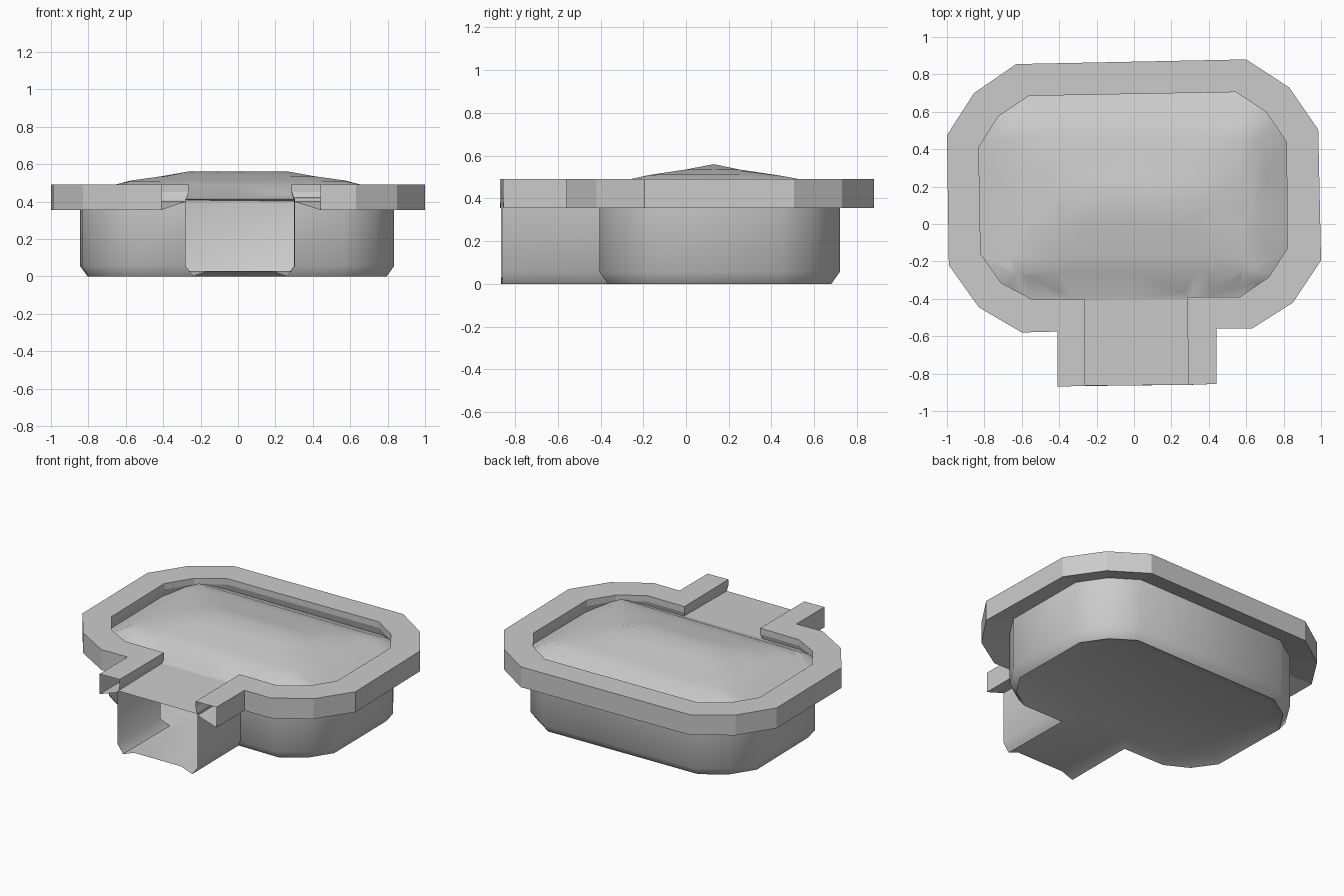
import bpy, bmesh, math
from mathutils import Vector

cube = bpy.data.objects.get("Cube")
if cube:
    bpy.data.objects.remove(cube, do_unlink=True)

# One plain grey material
GREY = (0.6, 0.6, 0.6, 1.0)
mat = bpy.data.materials.new("plain grey")
mat.use_nodes = True
mat.diffuse_color = GREY
for node in mat.node_tree.nodes:
    if node.type == 'BSDF_PRINCIPLED':
        node.inputs["Base Color"].default_value = GREY
        node.inputs["Roughness"].default_value = 0.8

# Rim outlines, running clockwise from one side of the channel mouth to the other
OUTER = [(-.41, -.87), (-.41, -.575), (-.6, -.58), (-.83, -.445), (-.99, -.22), (-1, .475),
         (-.855, .7), (-.63, .855), (.6, .88), (.83, .73), (.985, .505), (1, -.195),
         (.85, -.42), (.63, -.56), (.44, -.56), (.44, -.855)]
INNER = [(-.265, -.865), (-.265, -.4), (-.55, -.4), (-.71, -.315), (-.82, -.16), (-.83, .41),
         (-.725, .575), (-.56, .685), (.545, .705), (.705, .6), (.815, .44), (.82, -.13),
         (.72, -.285), (.565, -.39), (.285, -.39), (.29, -.86)]


def offset(path, dist):
    """Move an open path sideways (outwards if positive) with mitred corners."""
    pts = [Vector(p) for p in path]
    sides = []
    for a, b in zip(pts, pts[1:]):
        d = (b - a).normalized()
        sides.append(Vector((-d.y, d.x)))
    sides = [sides[0]] + sides + [sides[-1]]
    out = []
    for p, m, n in zip(pts, sides, sides[1:]):
        q = p + (m + n) * (dist / (1 + m.dot(n)))
        out.append((q.x, q.y))
    return out


def strips(bm, rings):
    """Join consecutive (outline, height) rings with quads."""
    rows = [[bm.verts.new((x, y, z)) for x, y in path] for path, z in rings]
    for r, s in zip(rows, rows[1:]):
        for i in range(len(r) - 1):
            bm.faces.new((r[i], r[i + 1], s[i + 1], s[i]))
    return rows


def finish(bm, name, smooth_angle):
    bmesh.ops.remove_doubles(bm, verts=bm.verts, dist=0.0005)
    bmesh.ops.recalc_face_normals(bm, faces=bm.faces)
    mesh = bpy.data.meshes.new(name)
    bm.to_mesh(mesh)
    bm.free()
    mesh.materials.append(mat)
    obj = bpy.data.objects.new(name, mesh)
    bpy.context.collection.objects.link(obj)
    if smooth_angle:
        bpy.ops.object.select_all(action='DESELECT')
        obj.select_set(True)
        bpy.context.view_layer.objects.active = obj
        bpy.ops.object.shade_smooth_by_angle(angle=math.radians(smooth_angle))
    return obj


WALL = offset(INNER, 0.015)

# Rim: hollow band, open at both ends of the channel mouth
bm = bmesh.new()
strips(bm, [(OUTER, .355), (OUTER, .49), (INNER, .49), (INNER, .45), (WALL, .4), (OUTER, .355)])
finish(bm, "rim", 0)

# Basin: thin shell with chamfered foot and slightly raised floor, open at the mouth
bm = bmesh.new()
rows = strips(bm, [(WALL, .41), (WALL, .055), (offset(WALL, -.04), 0),
                   (offset(WALL, -.12), .03)])
bm.faces.new(rows[-1])
finish(bm, "basin", 60)

# Surface: gently domed sheet that runs out through the channel
X_PROFILE = [(0, .56), (.27, .56), (.41, .535), (.57, .513), (.66, .49), (.84, .4)]
Y_PROFILE = [(-.88, .41), (-.4, .42), (-.26, .49), (-.17, .51), (0, .535), (.13, .56),
             (.25, .535), (.45, .505), (.53, .49), (.72, .4)]


def height(profile, t):
    for (a, za), (b, zb) in zip(profile, profile[1:]):
        if t <= b:
            return za + (zb - za) * max(0, (t - a) / (b - a))
    return profile[-1][1]


def cut(bm, co, no):
    bmesh.ops.bisect_plane(bm, geom=bm.verts[:] + bm.edges[:] + bm.faces[:],
                           plane_co=co, plane_no=no, dist=0.0001)


bm = bmesh.new()
face = bm.faces.new([bm.verts.new((x, y, 0)) for x, y in WALL])
bmesh.ops.triangulate(bm, faces=[face])
for x, _ in X_PROFILE[:-1]:
    for side in (-1, 1) if x else (1,):
        cut(bm, (side * x, 0, 0), (1, 0, 0))
for y, _ in Y_PROFILE[1:-1]:
    cut(bm, (0, y, 0), (0, 1, 0))
edge = {v for v in bm.verts if v.is_boundary}
for v in bm.verts:
    z = min(height(X_PROFILE, abs(v.co.x)), height(Y_PROFILE, v.co.y))
    v.co.z = min(z, .44) if v in edge else z
finish(bm, "domed_surface", 60)
